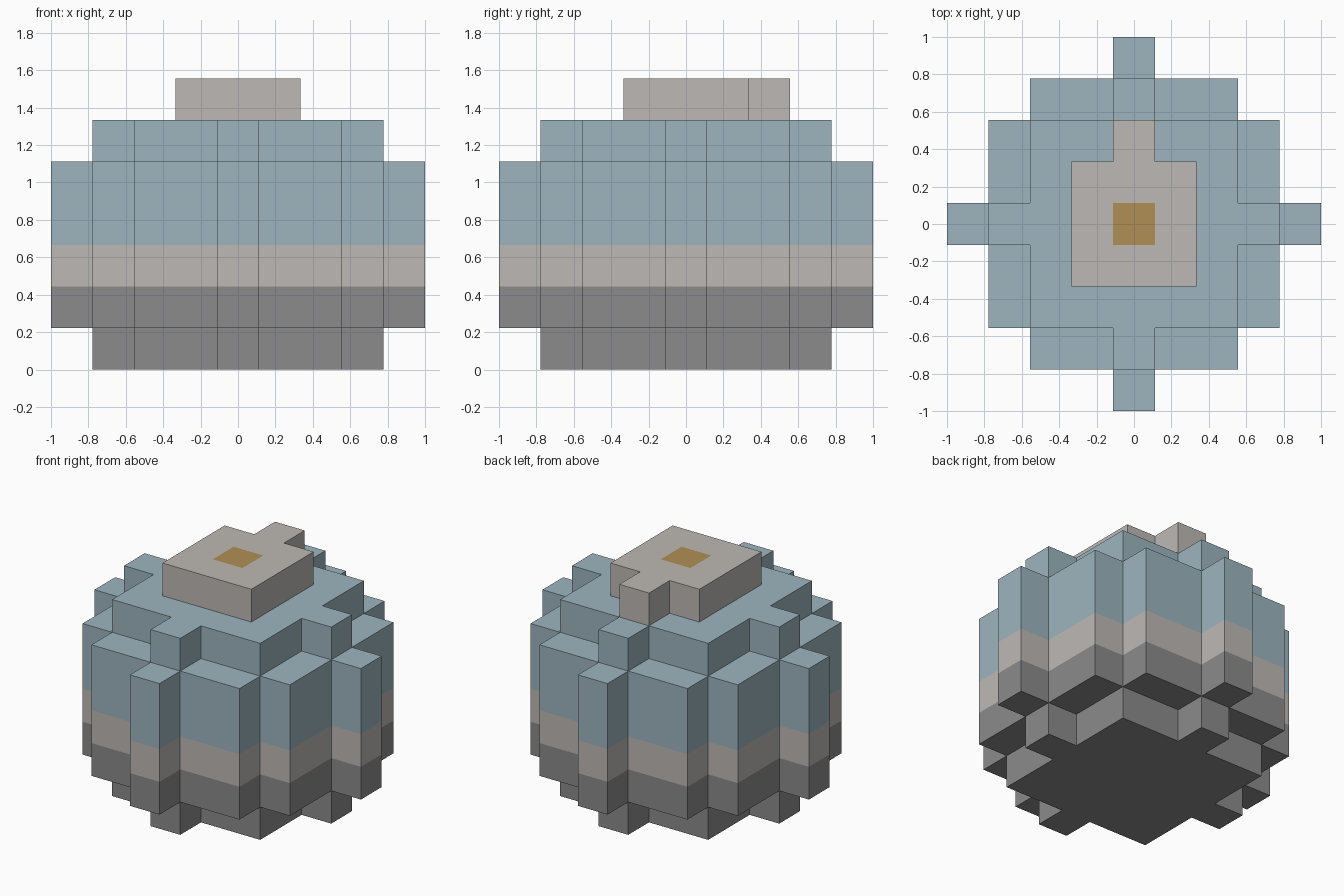
import bpy
import bmesh
from mathutils import Vector

if "Cube" in bpy.data.objects:
    bpy.data.objects.remove(bpy.data.objects["Cube"], do_unlink=True)

UNIT = 2 / 9  # edge of one block


def make_material(name, rgb):
    mat = bpy.data.materials.new(name)
    mat.use_nodes = True
    colour = (*rgb, 1)
    mat.diffuse_color = colour
    mat.node_tree.nodes["Principled BSDF"].inputs["Base Color"].default_value = colour
    return mat


GREY, BEIGE, BLUE, GOLD = range(4)
MATERIALS = [
    make_material("dark grey", (0.258, 0.258, 0.258)),
    make_material("warm light grey", (0.509, 0.485, 0.462)),
    make_material("pale blue", (0.337, 0.462, 0.521)),
    make_material("gold", (0.434, 0.275, 0.091)),
]


def box(half_x, half_y):
    return {(x, y) for x in range(-half_x, half_x + 1)
            for y in range(-half_y, half_y + 1)}


# Floor plans in block units
narrow_plan = box(2, 2) | box(3, 0) | box(0, 3)
wide_plan = box(3, 2) | box(2, 3) | box(4, 0) | box(0, 4)
cap_plan = box(1, 1) | {(0, 2)}

# Part name: plan, layers from bottom to top with their colour
PARTS = {
    "base": (narrow_plan, {0: GREY}),
    "body": (wide_plan, {1: GREY, 2: BEIGE, 3: BLUE, 4: BLUE}),
    "shoulder": (narrow_plan, {5: BLUE}),
    "cap": (cap_plan, {6: BEIGE}),
}
solid = {(x, y, z) for plan, layers in PARTS.values()
         for x, y in plan for z in layers}


def build_part(name, plan, layers):
    """Outer skin of one part, merged into large flat faces."""
    bm = bmesh.new()
    for z, colour in layers.items():
        for x, y in plan:
            for axis in range(3):
                for sign in (-1, 1):
                    normal = Vector((0, 0, 0))
                    normal[axis] = sign
                    centre = Vector((x, y, z))
                    if tuple(int(c) for c in centre + normal) in solid:
                        continue
                    u = Vector((0, 0, 0))
                    u[(axis + 1) % 3] = 1
                    v = normal.cross(u)
                    middle = centre + normal / 2 + Vector((0, 0, 0.5))
                    corners = [middle + (a * u + b * v) / 2
                               for a, b in ((-1, -1), (1, -1), (1, 1), (-1, 1))]
                    face = bm.faces.new([bm.verts.new(c * UNIT) for c in corners])
                    face.material_index = colour
                    # Gold centre on top of the cap
                    if name == "cap" and normal.z > 0 and (x, y) == (0, 0):
                        face.material_index = GOLD
    bmesh.ops.remove_doubles(bm, verts=bm.verts[:], dist=0.001)
    bmesh.ops.dissolve_limit(bm, angle_limit=0.01, verts=bm.verts[:],
                             edges=bm.edges[:], delimit={'MATERIAL'})
    mesh = bpy.data.meshes.new(name)
    bm.to_mesh(mesh)
    bm.free()
    for mat in MATERIALS:
        mesh.materials.append(mat)
    obj = bpy.data.objects.new(name, mesh)
    bpy.context.collection.objects.link(obj)


for part_name, (part_plan, part_layers) in PARTS.items():
    build_part(part_name, part_plan, part_layers)
